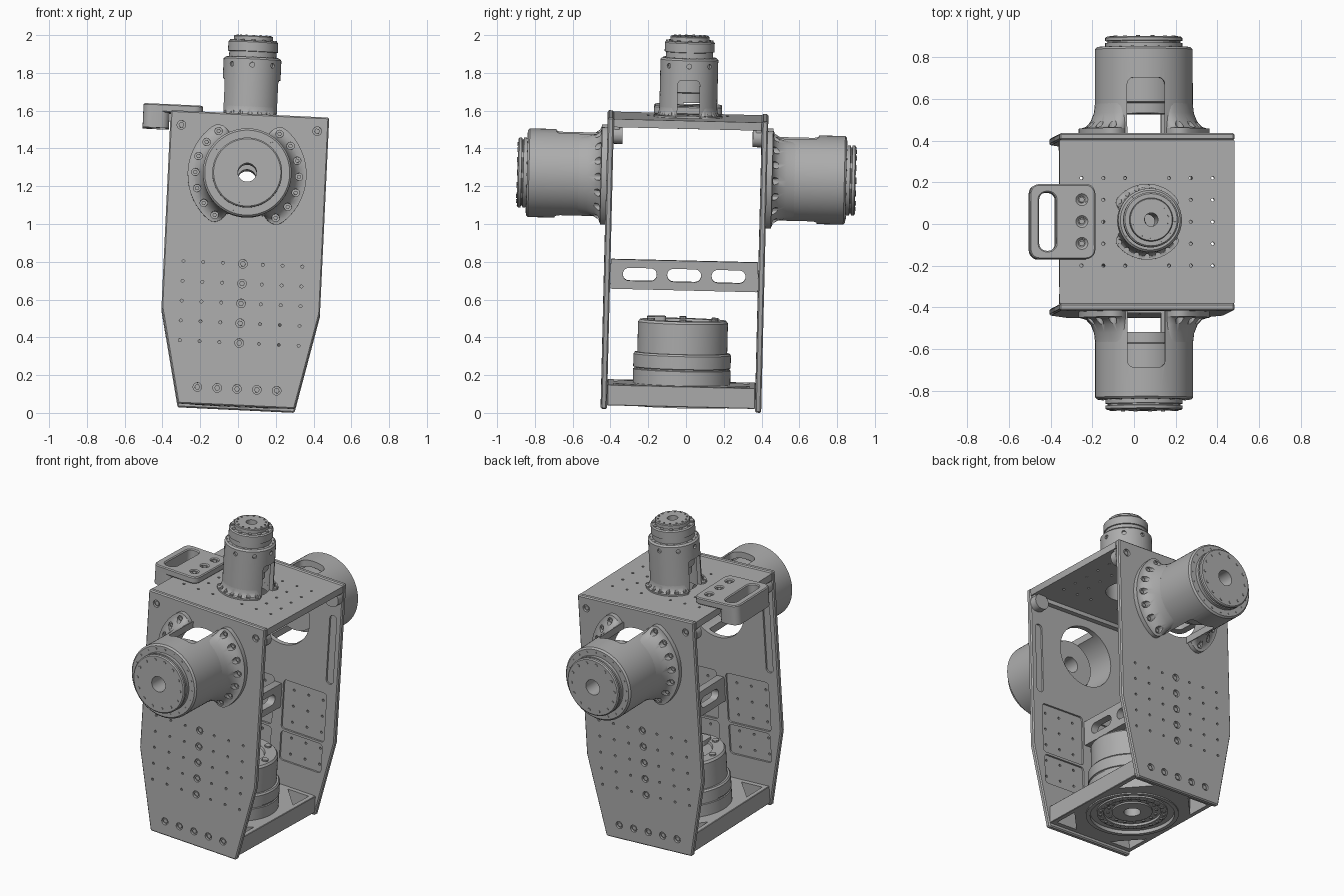
import bpy, bmesh
from math import radians, cos, sin, pi, sqrt
from mathutils import Matrix, Vector

if "Cube" in bpy.data.objects:
    bpy.data.objects.remove(bpy.data.objects["Cube"])

grey = bpy.data.materials.new("machined grey")
grey.use_nodes = True
tone = (0.42, 0.42, 0.42, 1)
grey.diffuse_color = tone
grey.node_tree.nodes["Principled BSDF"].inputs["Base Color"].default_value = tone

# The whole assembly leans slightly
LEAN = (Matrix.Translation((-0.01, -0.027, 0.025)) @ Matrix.Rotation(radians(2.7), 4, 'Y')
        @ Matrix.Rotation(radians(-1.4), 4, 'X'))
UPRIGHT = Matrix.Rotation(pi / 2, 4, 'X')   # turns an outline in x, y into x, z
PITCH = 0.105                               # spacing of the hole grid
parts = []


def shift(x, y, z):
    return Matrix.Translation((x, y, z))


def make(name, bm, matrix=Matrix()):
    bmesh.ops.recalc_face_normals(bm, faces=bm.faces)
    mesh = bpy.data.meshes.new(name)
    bm.to_mesh(mesh)
    bm.free()
    mesh.transform(LEAN @ matrix)
    mesh.materials.append(grey)
    obj = bpy.data.objects.new(name, mesh)
    bpy.context.collection.objects.link(obj)
    parts.append(obj)
    return obj


def add_prism(bm, outline, low, high):
    rings = [[bm.verts.new((x, y, z)) for x, y in outline] for z in (low, high)]
    bm.faces.new(rings[0])
    bm.faces.new(rings[1])
    for i in range(len(outline)):
        j = (i + 1) % len(outline)
        bm.faces.new((rings[0][i], rings[0][j], rings[1][j], rings[1][i]))


def round_rect(x0, x1, y0, y1, r, steps=5):
    pts = []
    for k, (cx, cy) in enumerate([(x1 - r, y1 - r), (x0 + r, y1 - r), (x0 + r, y0 + r), (x1 - r, y0 + r)]):
        for i in range(steps + 1):
            a = (k + i / steps) * pi / 2
            pts.append((cx + r * cos(a), cy + r * sin(a)))
    return pts


def circle(x, y, r, n=12):
    return [(x + r * cos(2 * pi * i / n), y + r * sin(2 * pi * i / n)) for i in range(n)]


def prisms(name, items, matrix=Matrix()):
    bm = bmesh.new()
    for outline, low, high in items:
        add_prism(bm, outline, low, high)
    return make(name, bm, matrix)


def cut(obj, items, matrix=Matrix()):
    cutter = prisms("cutter", items, matrix)
    parts.remove(cutter)
    mod = obj.modifiers.new("cut", 'BOOLEAN')
    mod.operation, mod.solver, mod.object = 'DIFFERENCE', 'EXACT', cutter
    bpy.context.view_layer.objects.active = obj
    bpy.ops.object.modifier_apply(modifier=mod.name)
    bpy.data.objects.remove(cutter)


def soften(obj, width):
    mod = obj.modifiers.new("bevel", 'BEVEL')
    mod.width, mod.limit_method, mod.segments = width, 'ANGLE', 1
    bpy.context.view_layer.objects.active = obj
    bpy.ops.object.modifier_apply(modifier=mod.name)


def lathe(name, profile, matrix=Matrix(), n=64):
    bm = bmesh.new()
    rings = [[bm.verts.new((r * cos(a), r * sin(a), z)) for r, z in profile]
             for a in (2 * pi * i / n for i in range(n))]
    for i in range(n):
        for k in range(len(profile)):
            m = (k + 1) % len(profile)
            bm.faces.new((rings[i][k], rings[i][m], rings[(i + 1) % n][m], rings[(i + 1) % n][k]))
    return make(name, bm, matrix)


def lobe(name, profile, r_in, half, matrix, n=28):
    # Flared foot covering part of a turn, with rounded ends
    bm, rings, tip = bmesh.new(), [], half * 0.2
    for i in range(n + 1):
        a = half * sin(pi / 2 * (2 * i / n - 1))
        f = max(0.1, sqrt(max(0, 1 - (max(0, abs(a) - half + tip) / tip) ** 2)))
        rings.append([bm.verts.new(((r_in + (r - r_in) * f) * cos(a), (r_in + (r - r_in) * f) * sin(a), z))
                      for r, z in profile])
    for p, q in zip(rings, rings[1:]):
        for k in range(len(profile)):
            m = (k + 1) % len(profile)
            bm.faces.new((p[k], p[m], q[m], q[k]))
    bm.faces.new(rings[0])
    bm.faces.new(rings[-1])
    return make(name, bm, matrix)


def ring_of(count, radius, size, low, high, start=0, sides=10):
    return [(circle(radius * cos(start + 2 * pi * i / count), radius * sin(start + 2 * pi * i / count), size, sides),
             low, high) for i in range(count)]


def actuator(name, matrix, r, length, foot, tunnel, depth, core_start, tip):
    # Hollow housing with a stepped tip, two arched openings and an axial bore
    inner, roof, bore = r * 0.83, length - 0.05, r * 0.21
    body = lathe(name + "_housing", [(inner, 0), (r, 0), (r, length - 0.01), (r - 0.01, length)] + tip
                 + [(bore, tip[-1][1]), (bore, roof), (inner, roof)], matrix)
    cut(body, [(round_rect(-tunnel, tunnel, -0.2, depth, tunnel * 0.35), -0.5, 0.5)], matrix @ UPRIGHT)
    rc = r * 0.76
    lathe(name + "_core", [(bore, core_start), (rc * 0.85, core_start), (rc * 0.85, core_start + 0.05),
                           (rc, core_start + 0.055), (rc, roof), (bore, roof)], matrix)
    # Flared feet with bolt pockets
    th, flare = (foot - r) * 0.35, (foot - r)
    curve = [(r - 0.012, 0), (foot, 0), (foot, th)]
    curve += [(foot - 0.008 - (flare - 0.008) * sin(t * pi / 8), th + flare * 1.5 * (1 - cos(t * pi / 8)))
              for t in range(5)] + [(r - 0.012, th + flare * 1.5)]
    for side, turn in (("a", 0), ("b", pi)):
        m = matrix @ Matrix.Rotation(turn, 4, 'Z')
        foot_obj = lobe(name + "_foot_" + side, curve, r - 0.012, radians(65), m)
        mid, size = r + flare * 0.5, r * 0.085
        spots = [radians(18 * k) for k in range(-3, 4)]
        cut(foot_obj, [(circle(mid * cos(a), mid * sin(a), size), th * 0.8, 0.4) for a in spots], m)
        prisms(name + "_foot_bolts_" + side, [(circle(mid * cos(a), mid * sin(a), size * 0.6, 6),
                                               th * 0.5, th * 1.1) for a in spots], m)
    # Bolt circles on the end faces
    r_cap, top = tip[-1]
    prisms(name + "_tip_bolts", ring_of(14, r_cap * 0.87, r * 0.04, top - 0.01, top + 0.004)
           + ring_of(20, (r + tip[0][0]) / 2 - 0.003, r * 0.025, length - 0.01, length + 0.003), matrix)
    return body


# Side arms, front and back
HUB = 1.228
for name, turn, y in (("front_arm", pi / 2, -0.425), ("back_arm", -pi / 2, 0.425)):
    actuator(name, shift(0, y, HUB) @ Matrix.Rotation(turn, 4, 'X'), 0.235, 0.42, 0.315, 0.09, 0.27, 0.1,
             [(0.185, 0.42), (0.185, 0.44), (0.175, 0.442), (0.175, 0.448), (0.185, 0.45),
              (0.185, 0.464), (0.178, 0.47)])

# Neck on the top deck
neck_at = shift(0, 0, 1.543) @ Matrix.Rotation(pi / 2, 4, 'Z')
neck = actuator("neck", neck_at, 0.153, 0.315, 0.182, 0.058, 0.2, 0.08,
                [(0.125, 0.315), (0.125, 0.345), (0.132, 0.347), (0.132, 0.395), (0.125, 0.402),
                 (0.104, 0.402), (0.104, 0.425), (0.1, 0.43)])
for k in range(4):
    cut(neck, [(circle(0, 0.275, 0.013), s * 0.14, s * 0.2) for s in (-1, 1)],
        neck_at @ Matrix.Rotation(k * pi / 4, 4, 'Z') @ UPRIGHT)
prisms("neck_collar_lugs", ring_of(12, 0.115, 0.011, 0.40, 0.408), neck_at)

# Front and back plates
outline = [(-0.31, 0), (0.31, 0), (0.42, 0.51), (0.42, 1.55), (-0.42, 1.55), (-0.42, 0.51)]
grid = [(i * PITCH, 0.335 + j * PITCH) for i in range(-3, 4) for j in range(5)]
large = [(0, 0.335 + j * PITCH) for j in range(5)] + [(i * PITCH, 0.092) for i in range(-2, 3)]
large += [(-0.36, 1.475), (0.36, 1.475)]
for name, turn in (("front_plate", 0), ("back_plate", pi)):
    # Local depth runs from the inner face at 0.39 to the outer face at 0.425
    m = Matrix.Rotation(turn, 4, 'Z') @ UPRIGHT
    plate = prisms(name, [(outline, 0.392, 0.425)], m)
    soften(plate, 0.007)
    cut(plate, [(circle(0, HUB, 0.195, 64), 0.3, 0.5)], m)
    pockets = []
    for s in (-1, 1):
        for x0, x1, z0, z1, r in ((0.035, 0.345, 0.49, 0.81, 0.02), (0.035, 0.335, 0.285, 0.475, 0.02),
                                  (0.335, 0.385, 0.88, 1.33, 0.024)):
            pockets.append((round_rect(*sorted((s * x0, s * x1)), z0, z1, r), 0.3, 0.404))
    cut(plate, pockets, m)
    cut(plate, [(circle(x, z, 0.008, 8), 0.3, 0.5) for x, z in grid if x], m)
    cut(plate, [(circle(x, z, 0.023, 16), 0.41, 0.5) for x, z in large], m)
    prisms(name + "_bolts", [(circle(x, z, 0.015, 6), 0.40, 0.419) for x, z in large], m)

# Top deck with its hole grid and corner lugs
deck = prisms("top_deck", [(round_rect(-0.42, 0.42, -0.392, 0.392, 0.005, 2), 1.5, 1.543)])
cut(deck, [(circle(0, 0, 0.127, 48), 1.4, 1.6)])
cut(deck, [(circle(i * PITCH, j * PITCH, 0.008, 8), 1.4, 1.6) for i in range(-3, 4) for j in range(-2, 3)
           if abs(i) > 1 or (abs(j) > 1 and abs(i) == 1)])
lugs = []
for x in (-0.37, 0.37):
    for y0, y1 in ((0.345, 0.392), (-0.392, -0.345)):
        lugs.append((round_rect(x - 0.05, x + 0.05, 1.41, 1.505, 0.045), y0, y1))
prisms("deck_lugs", lugs, UPRIGHT)
prisms("deck_ribs", [(round_rect(-0.41, 0.41, *ys, 0.005, 2), 1.475, 1.502)
                     for ys in ((0.36, 0.392), (-0.392, -0.36))])

# Carry handle beside the deck
handle = prisms("handle_grip", [(round_rect(-0.565, -0.425, -0.18, 0.18, 0.045), 1.46, 1.55)])
tab = prisms("handle_tab", [(round_rect(-0.565, -0.25, -0.18, 0.18, 0.045), 1.543, 1.587)])
for obj in (handle, tab):
    cut(obj, [(round_rect(-0.52, -0.44, -0.14, 0.14, 0.035), 1.4, 1.7)])
cut(tab, [(circle(-0.315, k * PITCH, 0.023, 16), 1.57, 1.7) for k in (-1, 0, 1)])
soften(tab, 0.006)
prisms("handle_bolts", [(circle(-0.315, k * PITCH, 0.014, 6), 1.56, 1.58) for k in (-1, 0, 1)])

# Slotted crossbar between the plates
bar = prisms("crossbar", [(round_rect(-0.39, 0.39, 0.625, 0.782, 0.004, 2), -0.025, 0.025)],
             Matrix.Rotation(pi / 2, 4, 'Z') @ UPRIGHT)
cut(bar, [(round_rect(y - 0.09, y + 0.09, 0.67, 0.738, 0.033), -0.1, 0.1) for y in (-0.235, 0, 0.235)],
    Matrix.Rotation(pi / 2, 4, 'Z') @ UPRIGHT)

# Bottom deck with corner windows
base = prisms("bottom_deck", [(round_rect(-0.31, 0.31, -0.392, 0.392, 0.004, 2), 0.02, 0.13)])
soften(base, 0.006)
windows = [([(sx * 0.28, sy * 0.36), (sx * 0.28, sy * 0.2), (sx * 0.13, sy * 0.36)], -0.1, 0.3)
           for sx in (-1, 1) for sy in (-1, 1)]
cut(base, windows + [(circle(0, 0, 0.25, 64), -0.1, 0.3)])

# Waist actuator standing on the bottom deck
lathe("waist_actuator", [(0.05, 0.03), (0.12, 0.03), (0.12, 0.04), (0.17, 0.04), (0.17, 0.025), (0.21, 0.025),
                         (0.21, 0.035), (0.25, 0.035), (0.25, 0.13), (0.258, 0.13), (0.258, 0.205),
                         (0.252, 0.208), (0.252, 0.214), (0.258, 0.217), (0.258, 0.285), (0.25, 0.295),
                         (0.238, 0.295), (0.238, 0.455), (0.228, 0.468), (0.16, 0.468), (0.155, 0.455),
                         (0.05, 0.455)])
lathe("bottom_ring", [(0.25, 0.012), (0.275, 0.012), (0.275, 0.03), (0.25, 0.03)])
prisms("waist_bolts", ring_of(24, 0.19, 0.01, 0.019, 0.03) + ring_of(16, 0.145, 0.009, 0.033, 0.045)
       + ring_of(6, 0.195, 0.02, 0.46, 0.478))
prisms("waist_connector", [(round_rect(-0.06, 0.06, -0.19, -0.09, 0.02), 0.45, 0.485)])

# Smooth round surfaces while keeping edges crisp
bpy.ops.object.select_all(action='DESELECT')
for obj in parts:
    obj.select_set(True)
bpy.context.view_layer.objects.active = parts[0]
bpy.ops.object.shade_smooth_by_angle(angle=radians(30))
